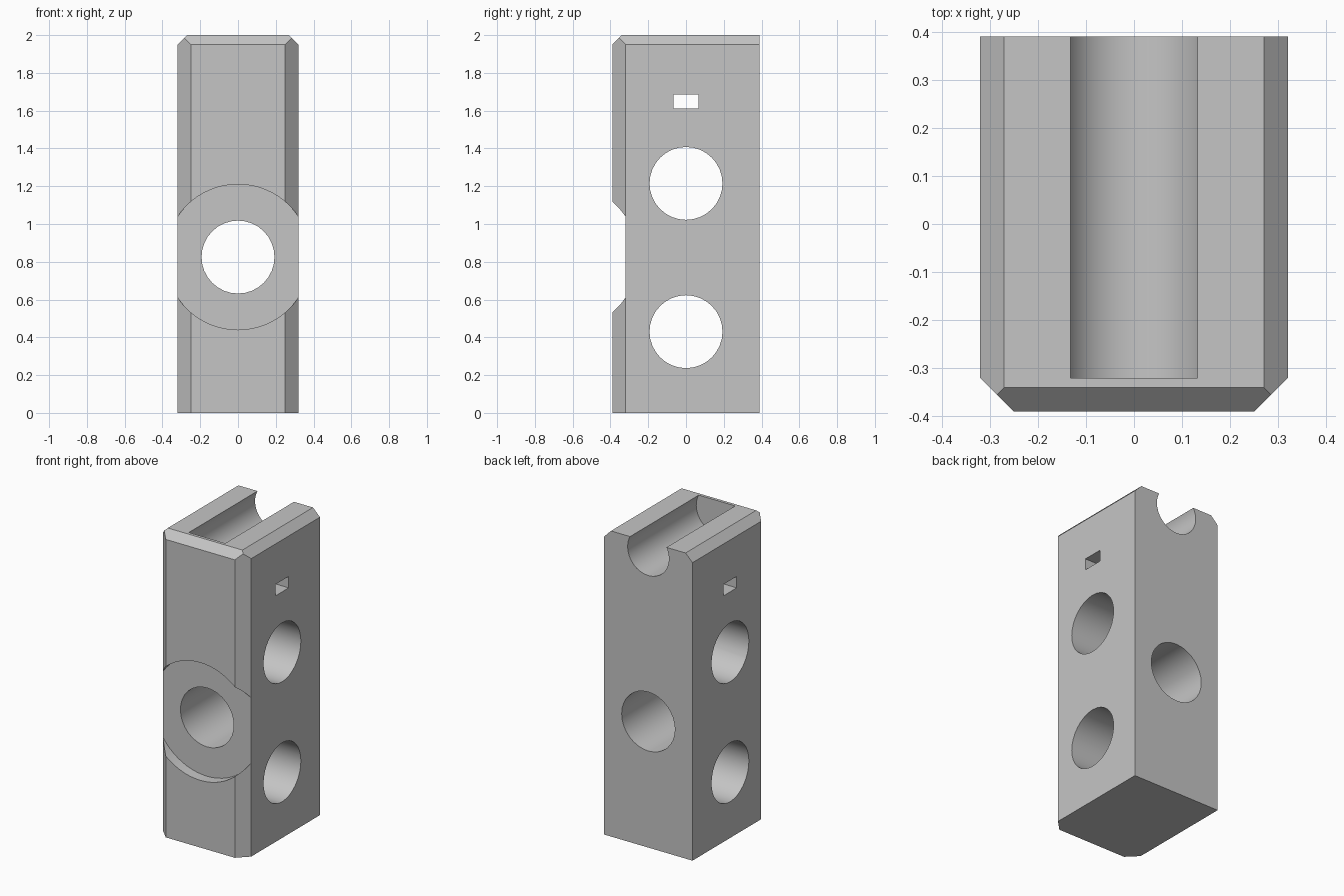
import bpy, bmesh, math
from mathutils import Vector, Matrix

cube = bpy.data.objects.get("Cube")
if cube:
    bpy.data.objects.remove(cube, do_unlink=True)

W, D, H = 0.32, 0.39, 2.0      # half width, half depth, height

grey = bpy.data.materials.new("plain grey")
grey.use_nodes = True
colour = (0.56, 0.56, 0.56, 1)
grey.diffuse_color = colour
for node in grey.node_tree.nodes:
    if node.type == 'BSDF_PRINCIPLED':
        node.inputs["Base Color"].default_value = colour


def make_object(name, bm):
    bmesh.ops.recalc_face_normals(bm, faces=bm.faces)
    mesh = bpy.data.meshes.new(name)
    bm.to_mesh(mesh)
    bm.free()
    mesh.materials.append(grey)
    obj = bpy.data.objects.new(name, mesh)
    bpy.context.collection.objects.link(obj)
    return obj


def box(size, centre):
    bm = bmesh.new()
    bmesh.ops.create_cube(bm, size=1, matrix=Matrix.Translation(centre) @ Matrix.Diagonal((*size, 1)))
    return bm


def cylinder(radius, axis, start, end, sides):
    start, end = Vector(start), Vector(end)
    turn = Matrix.Rotation(math.pi / 2, 4, 'Y' if axis == 'X' else 'X')
    bm = bmesh.new()
    bmesh.ops.create_cone(bm, cap_ends=True, segments=sides, radius1=radius, radius2=radius,
                          depth=(end - start).length,
                          matrix=Matrix.Translation((start + end) / 2) @ turn)
    return bm


# Block, with corners sliced off by slanted planes
bm = box((2 * W, 2 * D, H), (0, 0, H / 2))
slices = [((0, -D + 0.05, H), (0, -1, 1))]
for s in (-1, 1):
    slices.append(((s * (W - 0.05), 0, H), (s, 0, 1)))
    slices.append(((s * W, -D + 0.07, 0), (s, -1, 0)))
for point, normal in slices:
    cut = bmesh.ops.bisect_plane(bm, geom=bm.verts[:] + bm.edges[:] + bm.faces[:], dist=1e-5,
                                 plane_co=point, plane_no=normal, clear_outer=True)
    edges = [e for e in cut["geom_cut"] if isinstance(e, bmesh.types.BMEdge)]
    bmesh.ops.contextual_create(bm, geom=edges)
block = make_object("block", bm)

# Cutters: front recess, front hole, two cross holes, slot and top groove
front_z = 0.825
cutters = {
    "front_recess": cylinder(0.385, 'Y', (0, -0.6, front_z), (0, -0.32, front_z), 64),
    "front_hole": cylinder(0.193, 'Y', (0, -0.6, front_z), (0, 0.6, front_z), 32),
    "lower_cross_hole": cylinder(0.193, 'X', (-0.6, 0, 0.43), (0.6, 0, 0.43), 32),
    "upper_cross_hole": cylinder(0.193, 'X', (-0.6, 0, 1.215), (0.6, 0, 1.215), 32),
    "slot": box((1.2, 0.135, 0.075), (0, 0, 1.648)),
    "top_groove": cylinder(0.15, 'Y', (0, -0.32, 1.93), (0, 0.6, 1.93), 32),
}
tools = []
for name, shape in cutters.items():
    tool = make_object(name + "_cutter", shape)
    tool.hide_render = True
    mod = block.modifiers.new(name, 'BOOLEAN')
    mod.operation, mod.solver, mod.object = 'DIFFERENCE', 'EXACT', tool
    tools.append(tool)

# Bake the cuts and drop the cutters
bpy.context.view_layer.update()
deps = bpy.context.evaluated_depsgraph_get()
baked = bpy.data.meshes.new_from_object(block.evaluated_get(deps))
block.modifiers.clear()
block.data = baked
for tool in tools:
    bpy.data.objects.remove(tool, do_unlink=True)

# Smooth the round walls, keep edges sharp
bpy.ops.object.select_all(action='DESELECT')
block.select_set(True)
bpy.context.view_layer.objects.active = block
bpy.ops.object.shade_smooth_by_angle(angle=math.radians(25))
